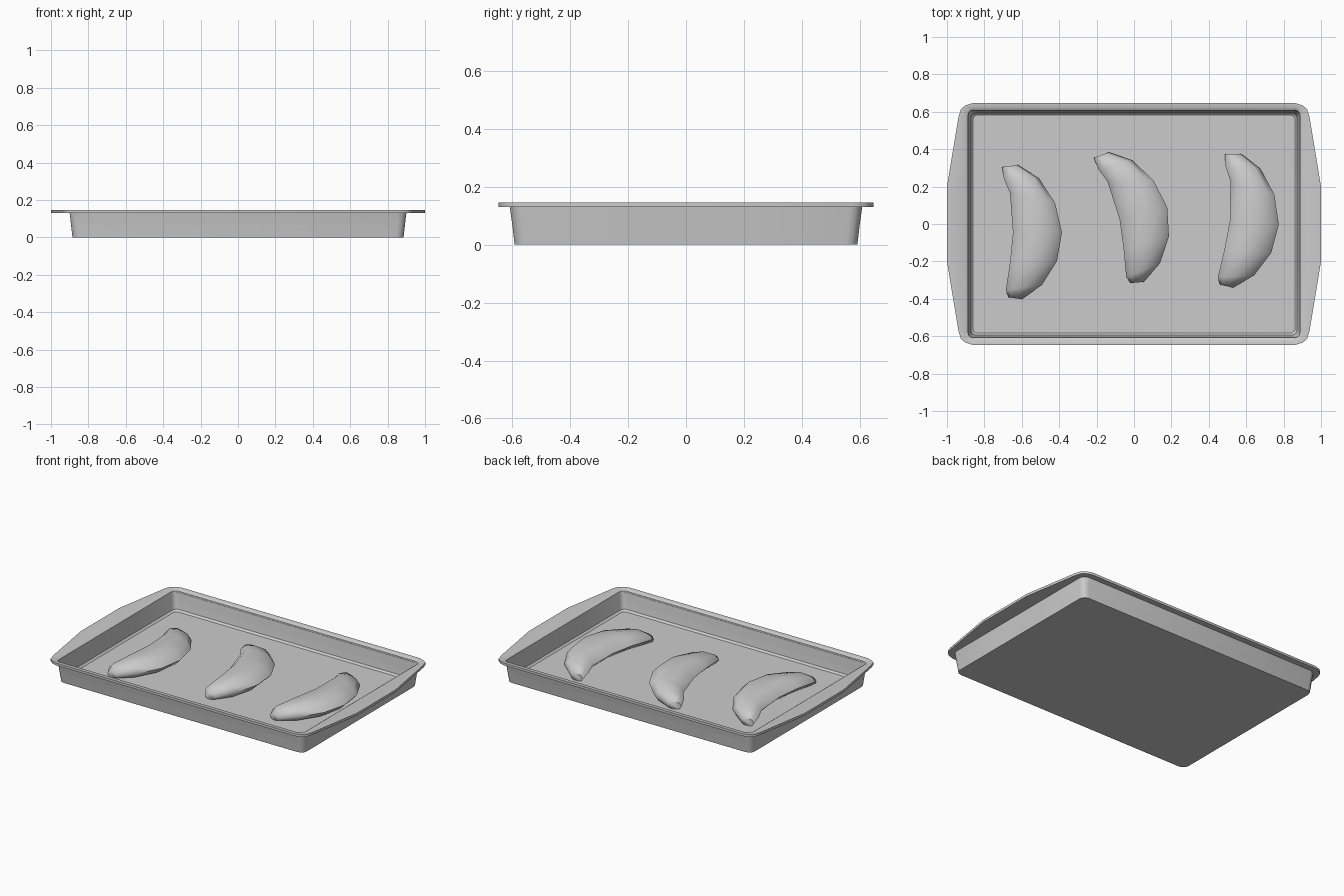
import bpy, bmesh, math
from mathutils import Matrix, Vector

cube = bpy.data.objects.get("Cube")
if cube:
    bpy.data.objects.remove(cube, do_unlink=True)

GREY = (0.6, 0.6, 0.6, 1)
mat = bpy.data.materials.new("plain_grey")
mat.use_nodes = True
mat.diffuse_color = GREY
mat.node_tree.nodes["Principled BSDF"].inputs["Base Color"].default_value = GREY


def loft(name, rings, angle):
    """Skin a list of equal-length closed rings, capped at both ends."""
    bm = bmesh.new()
    loops = [[bm.verts.new(p) for p in ring] for ring in rings]
    for a, b in zip(loops, loops[1:]):
        for i in range(len(a)):
            j = (i + 1) % len(a)
            bm.faces.new((a[i], a[j], b[j], b[i]))
    bm.faces.new(loops[0])
    bm.faces.new(loops[-1])
    bmesh.ops.recalc_face_normals(bm, faces=bm.faces)
    mesh = bpy.data.meshes.new(name)
    bm.to_mesh(mesh)
    bm.free()
    obj = bpy.data.objects.new(name, mesh)
    bpy.context.collection.objects.link(obj)
    mesh.materials.append(mat)
    bpy.ops.object.select_all(action="DESELECT")
    bpy.context.view_layer.objects.active = obj
    obj.select_set(True)
    bpy.ops.object.shade_smooth_by_angle(angle=math.radians(angle))
    return obj


def mirror_quadrant(quad, z):
    """Complete a closed outline from its +x +y quarter."""
    half = quad + [(-x, y) for x, y in reversed(quad)]
    full = half + [(-x, -y) for x, y in half]
    return [(x, y, z) for x, y in full]


def rounded(x, y, r, z):
    arc = [(x - r + r * math.cos(t * math.pi / 6), y - r + r * math.sin(t * math.pi / 6))
           for t in range(4)]
    return mirror_quadrant([(x, 0.2)] + arc, z)


# Tray: outer wall, flared rim with end grips, inner wall and floor
RIM = [(1.0, 0.2), (0.938, 0.575), (0.925, 0.615), (0.9, 0.635), (0.86, 0.647)]
FLOOR = 0.017
loft("baking_tray", [
    rounded(0.885, 0.592, 0.04, 0),
    rounded(0.9, 0.607, 0.04, 0.13),
    mirror_quadrant(RIM, 0.13),
    mirror_quadrant(RIM, 0.146),
    rounded(0.9, 0.622, 0.04, 0.146),
    rounded(0.888, 0.61, 0.03, 0.138),
    rounded(0.872, 0.594, 0.03, 0.028),
    rounded(0.86, 0.582, 0.02, FLOOR),
], 35)

# Curved fruit: inner and outer edge of each cross-section
INNER = [(-0.05, 0.35), (-0.04, 0.285), (-0.008, 0.21), (0.008, 0.0),
         (-0.008, -0.16), (-0.03, -0.31), (-0.015, -0.347)]
OUTER = [(0.035, 0.36), (0.147, 0.29), (0.233, 0.157), (0.27, 0.0),
         (0.243, -0.153), (0.163, -0.281), (0.055, -0.357)]


def fruit(name, x, y, turn):
    rings = []
    for a, b in zip(INNER, OUTER):
        a, b = Vector((*a, 0)), Vector((*b, 0))
        mid, half = (a + b) / 2, (b - a) / 2
        h = 0.012 + 0.33 * half.length
        up = Vector((0, 0, h))
        rings.append([mid + half * math.cos(k * math.pi / 4) + up * (0.85 + math.sin(k * math.pi / 4))
                      for k in range(8)])
    obj = loft(name, rings, 60)
    obj.matrix_world = Matrix.Translation((x, y, FLOOR)) @ Matrix.Rotation(math.radians(turn), 4, "Z")


fruit("fruit_right", -0.655, -0.045, 0)
fruit("fruit_middle", -0.085, 0.025, 13.5)
fruit("fruit_left", 0.505, 0.02, -5)
